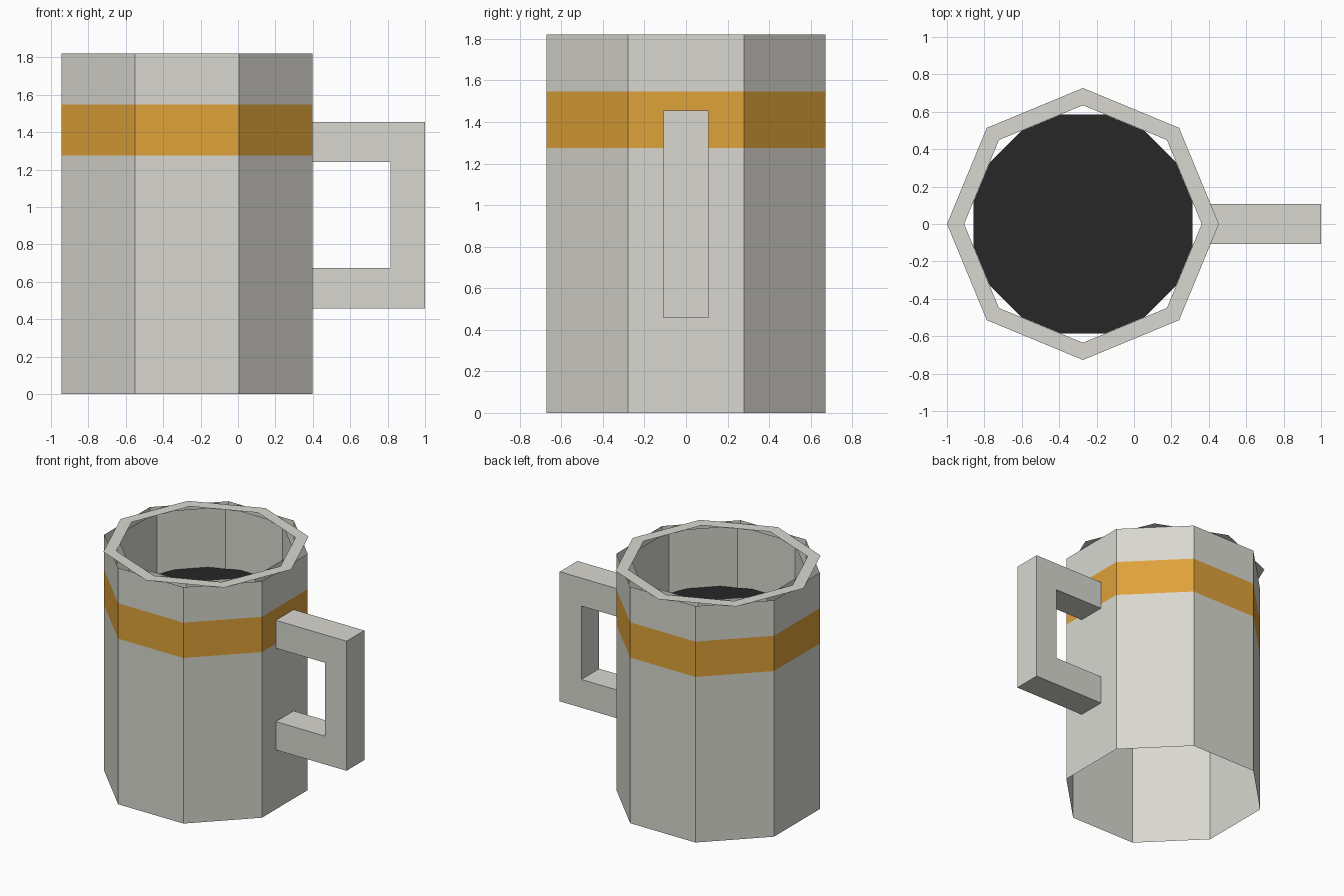
import bpy
import bmesh
from math import cos, sin, pi

if "Cube" in bpy.data.objects:
    bpy.data.objects.remove(bpy.data.objects["Cube"], do_unlink=True)

CX = -0.273      # axis of the cup
R_OUT, R_IN, H = 0.727, 0.635, 1.82


def material(name, rgb):
    m = bpy.data.materials.new(name)
    m.use_nodes = True
    m.diffuse_color = (*rgb, 1)
    m.node_tree.nodes["Principled BSDF"].inputs["Base Color"].default_value = (*rgb, 1)
    return m


glaze = material("pale warm grey", (0.69, 0.685, 0.63))
orange = material("orange", (0.73, 0.36, 0.041))
coffee = material("near black", (0.02, 0.02, 0.02))


def finish(name, bm, *mats):
    me = bpy.data.meshes.new(name)
    bm.to_mesh(me)
    bm.free()
    for m in mats:
        me.materials.append(m)
    ob = bpy.data.objects.new(name, me)
    bpy.context.collection.objects.link(ob)
    return ob


def ring(bm, r, z, sides, turn):
    angles = [turn + 2 * pi * i / sides for i in range(sides)]
    return [bm.verts.new((CX + r * cos(a), r * sin(a), z)) for a in angles]


def strip(bm, a, b, mat=0):
    n = len(a)
    for i in range(n):
        j = (i + 1) % n
        bm.faces.new((a[i], a[j], b[j], b[i])).material_index = mat


# Open outer wall with the coloured band
bm = bmesh.new()
levels = [ring(bm, R_OUT, z, 8, pi / 8) for z in (0, 1.275, 1.547, H)]
for i in range(3):
    strip(bm, levels[i], levels[i + 1], mat=int(i == 1))
finish("outer_wall", bm, glaze, orange)

# Inner wall, facing inwards
bm = bmesh.new()
strip(bm, ring(bm, R_IN, H, 8, pi / 8), ring(bm, R_IN, H / 2, 8, pi / 8))
finish("inner_wall", bm, glaze)

# Flat rim, turned half a side against the walls
bm = bmesh.new()
strip(bm, ring(bm, R_OUT, H, 8, 0), ring(bm, R_IN, H, 8, 0))
finish("rim", bm, glaze)

# Drink surface
bm = bmesh.new()
bm.faces.new(ring(bm, 0.597, 1.365, 16, pi / 16))
finish("drink", bm, coffee)

# Square handle: C-shaped profile extruded across y
bm = bmesh.new()
x0, x1, x2 = 0.395, 0.815, 1.0
profile = [(x0, 0.457), (x2, 0.457), (x2, 1.455), (x0, 1.455),
           (x0, 1.24), (x1, 1.24), (x1, 0.675), (x0, 0.675)]
face = bm.faces.new([bm.verts.new((x, -0.108, z)) for x, z in profile])
new = bmesh.ops.extrude_face_region(bm, geom=[face])["geom"]
bmesh.ops.translate(bm, vec=(0, 0.216, 0),
                    verts=[v for v in new if isinstance(v, bmesh.types.BMVert)])
bmesh.ops.recalc_face_normals(bm, faces=bm.faces)
finish("handle", bm, glaze)
